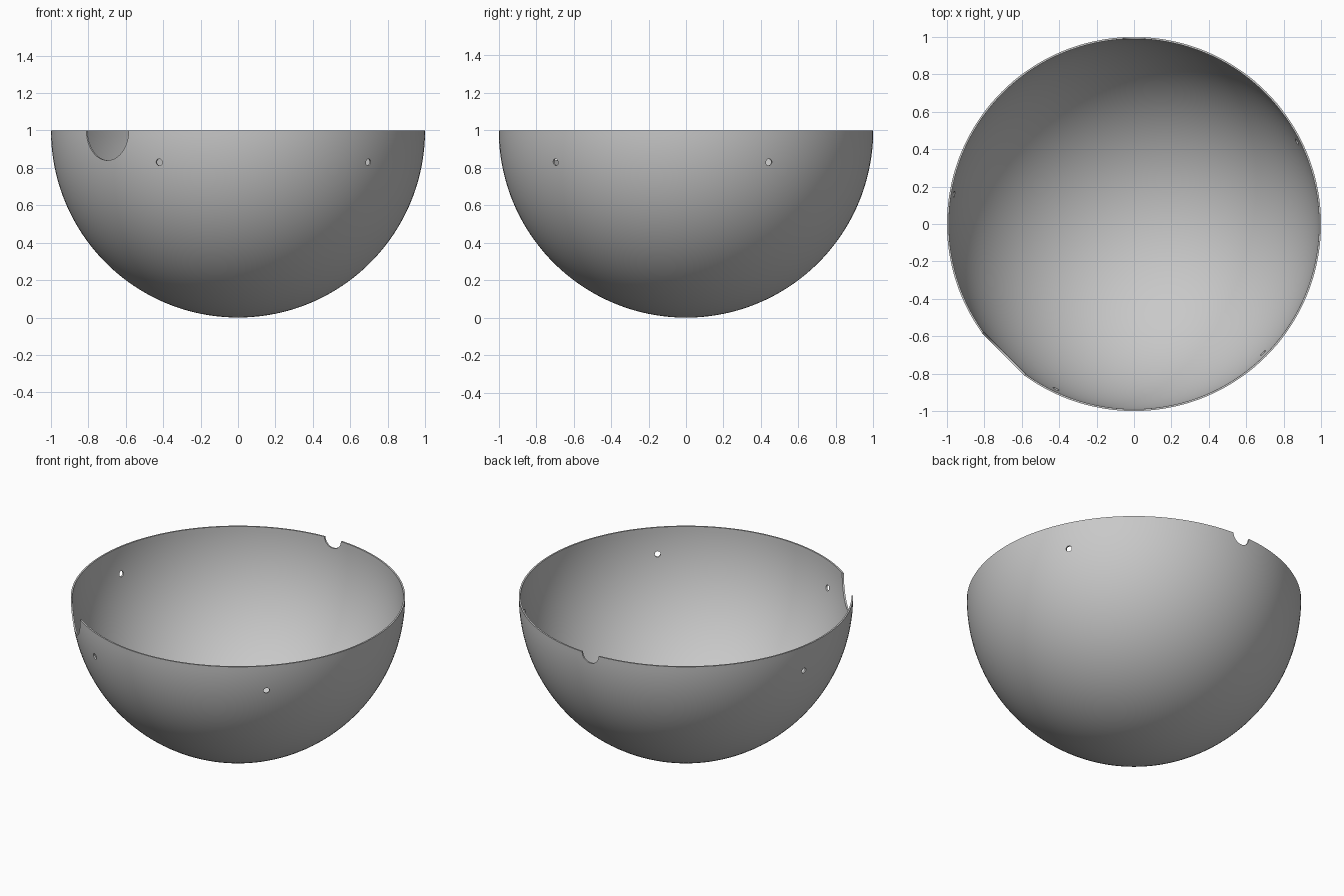
import bpy
import bmesh
from math import sin, cos, pi, radians
from mathutils import Matrix, Vector

cube = bpy.data.objects.get("Cube")
if cube:
    bpy.data.objects.remove(cube, do_unlink=True)

RADIUS = 1.0
WALL = 0.01
RINGS = 48
SEGMENTS = 144


def make_material(name, color):
    mat = bpy.data.materials.new(name)
    mat.use_nodes = True
    mat.diffuse_color = color
    mat.node_tree.nodes["Principled BSDF"].inputs["Base Color"].default_value = color
    return mat


def make_object(name, bm):
    mesh = bpy.data.meshes.new(name)
    bm.to_mesh(mesh)
    bm.free()
    obj = bpy.data.objects.new(name, mesh)
    bpy.context.collection.objects.link(obj)
    return obj


def arc(radius):
    """Quarter circle from the bottom pole up to the rim."""
    steps = [pi / 2 * i / RINGS for i in range(RINGS + 1)]
    return [Vector((radius * sin(a), 0, RADIUS - radius * cos(a))) for a in steps]


def make_bowl():
    """Thin hemispherical shell turned from an outer and an inner arc."""
    bm = bmesh.new()
    profile = arc(RADIUS) + arc(RADIUS - WALL)[::-1]
    verts = [bm.verts.new(p) for p in profile]
    edges = [bm.edges.new(pair) for pair in zip(verts, verts[1:])]
    bmesh.ops.spin(bm, geom=verts + edges, cent=(0, 0, 0), axis=(0, 0, 1),
                   angle=2 * pi, steps=SEGMENTS)
    bmesh.ops.remove_doubles(bm, verts=bm.verts, dist=0.0001)
    bmesh.ops.recalc_face_normals(bm, faces=bm.faces)
    return make_object("bowl", bm)


def drill(target, name, angle, height, radius):
    """Cut a horizontal round opening through the wall at a compass angle."""
    bm = bmesh.new()
    a = radians(angle)
    place = (Matrix.Translation((cos(a), sin(a), height))
             @ Matrix.Rotation(a, 4, "Z") @ Matrix.Rotation(pi / 2, 4, "Y"))
    bmesh.ops.create_cone(bm, cap_ends=True, segments=48, radius1=radius,
                          radius2=radius, depth=0.4, matrix=place)
    cutter = make_object(name, bm)
    cutter.hide_render = True
    mod = target.modifiers.new(name, "BOOLEAN")
    mod.operation = "DIFFERENCE"
    mod.solver = "EXACT"
    mod.object = cutter
    bpy.ops.object.modifier_apply(modifier=mod.name)
    bpy.data.objects.remove(cutter, do_unlink=True)


bowl = make_bowl()
bpy.context.view_layer.objects.active = bowl
bowl.select_set(True)

# Half-round notches in the rim
drill(bowl, "large_notch", -135, RADIUS, 0.16)
drill(bowl, "small_notch", 90, RADIUS, 0.06)

# Small screw holes below the rim
for angle in (-115.3, -45, 26.7, 170.7):
    drill(bowl, "screw_hole", angle, 0.83, 0.018)

bowl.data.materials.clear()
bowl.data.materials.append(make_material("plain grey", (0.58, 0.58, 0.58, 1)))
bpy.ops.object.shade_smooth_by_angle(angle=radians(30))
